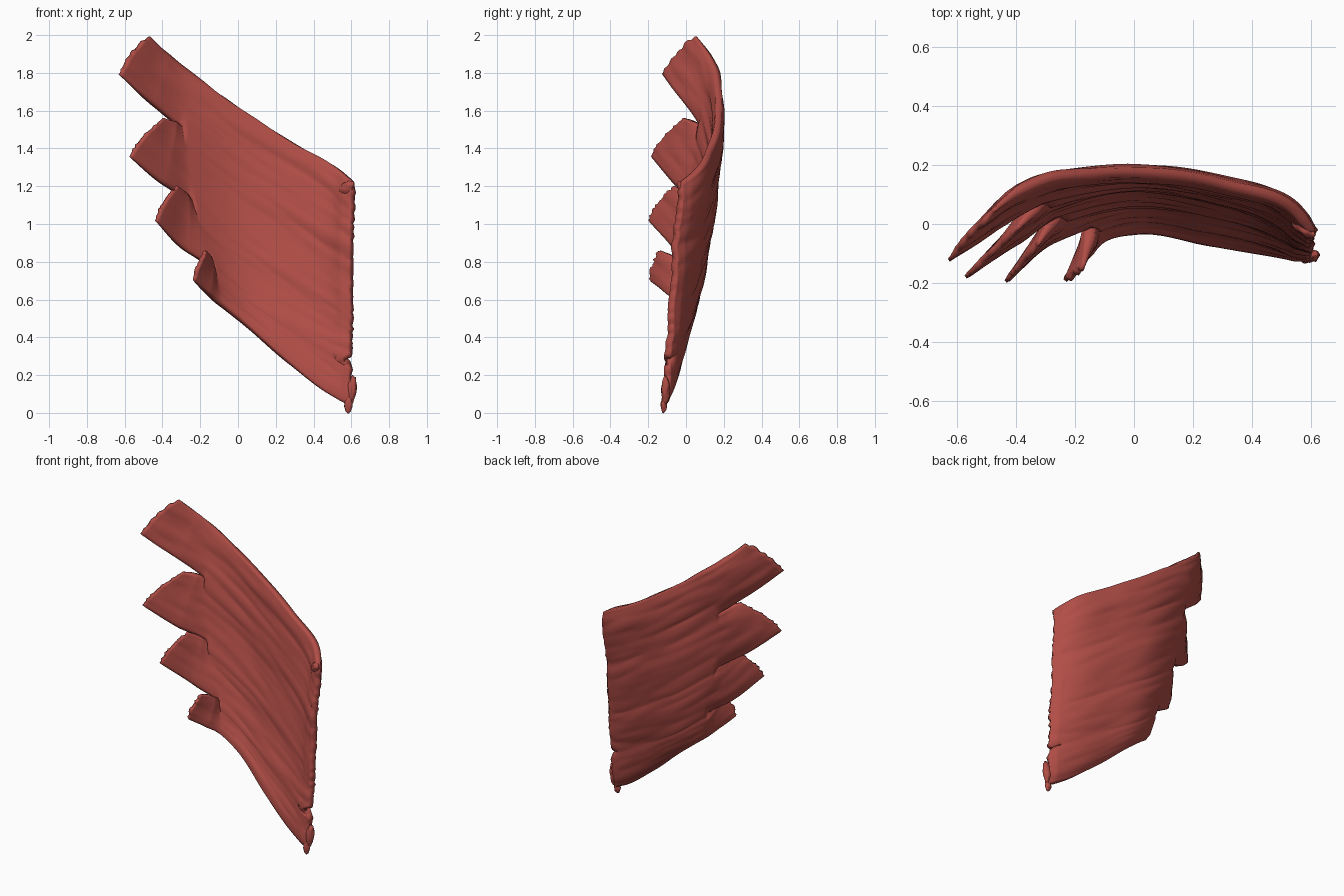
import bpy, bmesh, random
from math import exp, pi, sin
from mathutils import Vector, noise

random.seed(4)
cube = bpy.data.objects.get("Cube")
if cube:
    bpy.data.objects.remove(cube)

red = bpy.data.materials.new("muscle red")
red.use_nodes = True
colour = (0.44, 0.075, 0.062, 1)
red.diffuse_color = colour
shader = red.node_tree.nodes["Principled BSDF"]
shader.inputs["Base Color"].default_value = colour
shader.inputs["Roughness"].default_value = 0.7

# Lines between the fibre bands, from the right-hand edge to the notches
LINES = [
    [(.61, -.03, 1.22), (.52, .07, 1.3), (.3, .14, 1.425), (0, .175, 1.62), (-.24, .165, 1.79)],
    [(.6, -.06, .9), (.5, .025, .96), (.25, .112, 1.12), (0, .148, 1.29), (-.3, .088, 1.51)],
    [(.6, -.08, .56), (.5, -.017, .61), (.25, .063, .77), (0, .098, .93), (-.25, .04, 1.12)],
    [(.6, -.1, .3), (.5, -.055, .36), (.25, .008, .5), (0, .043, .66), (-.14, .005, .77)],
    [(.59, -.115, .04), (.48, -.095, .1), (.25, -.06, .28), (0, -.022, .5), (-.1, -.045, .58)],
]
# Free finger edges beyond the notches: upper and lower edge of each band
UPPER = [
    [(-.38, .125, 1.9), (-.47, .05, 1.995)],
    [(-.34, .05, 1.54), (-.39, -.01, 1.56)],
    [(-.28, .005, 1.16), (-.32, -.06, 1.2)],
    [(-.15, -.05, .82), (-.17, -.14, .86)],
]
LOWER = [
    [(-.46, 0, 1.64), (-.625, -.12, 1.79)],
    [(-.41, -.06, 1.22), (-.575, -.185, 1.36)],
    [(-.28, -.05, .86), (-.437, -.198, 1.02)],
    [(-.17, -.105, .64), (-.235, -.185, .7)],
]
STEPS, ROWS = 12, 18
NOTCH = 4 * STEPS
END = 6 * STEPS


def curve_points(line, finger):
    """Smooth curve along a line and on through one finger edge."""
    p = [Vector(q) for q in LINES[line] + finger]
    # Both fingers at a notch leave in the same direction
    leaving = [edges[i][0] for edges, i in ((UPPER, line), (LOWER, line - 1)) if 0 <= i < 4]
    middle = sum((Vector(q) for q in leaving), Vector()) / len(leaving)
    tangents = []
    for i in range(len(p)):
        before = p[i] - p[i - 1] if i else p[1] - p[0]
        after = p[i + 1] - p[i] if i + 1 < len(p) else before
        tangent = before.normalized() * after.length + after.normalized() * before.length
        if i == 4:
            tangent = middle - p[3]
        tangents.append(tangent.normalized())
    result = []
    for a, b, start, end in zip(p, p[1:], tangents, tangents[1:]):
        length = (b - a).length
        for k in range(STEPS):
            t = k / STEPS
            s = 1 - t
            result.append(a.lerp(b, t * t * (3 - 2 * t))
                          + (start * s - end * t) * length * t * s)
    return result + [p[-1]]


def finish(obj):
    obj.data.materials.append(red)
    bpy.ops.object.select_all(action="DESELECT")
    obj.select_set(True)
    bpy.context.view_layer.objects.active = obj
    bpy.ops.object.shade_smooth_by_angle(angle=1.4)


# Curved sheet whose four bands separate into free fingers
bm = bmesh.new()
shared, weights = {}, []


def sheet_vertex(line, step, place, weight):
    key = (line, step)
    if line == int(line) and step <= NOTCH and key in shared:
        return shared[key]
    vert = bm.verts.new(place)
    weights.append(weight)
    shared[key] = vert
    return vert


for band in range(4):
    top = curve_points(band, UPPER[band])
    bottom = curve_points(band + 1, LOWER[band])
    grid = []
    for row in range(ROWS + 1):
        v = row / ROWS
        line = band + v
        ragged_tip = random.uniform(-.007, .007)
        ragged_edge = random.uniform(-.005, .008)
        dent = .045 * exp(-((line - 3.08) / .07) ** 2)
        column = []
        for step in range(END + 1):
            u = step / END
            place = top[step].lerp(bottom[step], v)
            along = (top[max(step - 1, 0)] - top[min(step + 1, END)]).normalized()
            # Long narrow ridges follow the fibres, fading towards the narrow band
            ridge = noise.noise(Vector((u * 5, line * 6, 0))) * .01
            ridge += noise.noise(Vector((u * 8, line * 16, 3))) * .004
            place.y += ridge * (1 - line / 6) + .008 * sin(pi * v) ** 2
            # Rounded finger ends, and a dent low on the attachment edge
            reach = max(0, step - NOTCH) / (END - NOTCH)
            place -= along * .022 * sin(pi * v) * reach ** 2
            place.x -= dent * max(0, 1 - step / STEPS)
            if step == END:
                place -= along * ragged_tip
            if step == 0:
                place.x += ragged_edge
            # Thin towards every free edge
            side = min(v, 1 - v) * 5
            free = step > NOTCH or line < 1 - .5 or line > 4 - .5
            weight = min(1, .55 + side * .45) if free else 1
            weight *= min(1, .35 + (END - step) / STEPS * .6, .6 + step / STEPS)
            column.append(sheet_vertex(line, step, place, weight))
        grid.append(column)
    for one, two in zip(grid, grid[1:]):
        for step in range(END):
            bm.faces.new((one[step], one[step + 1], two[step + 1], two[step]))
bmesh.ops.recalc_face_normals(bm, faces=bm.faces)
mesh = bpy.data.meshes.new("muscle_sheet")
bm.to_mesh(mesh)
bm.free()
sheet = bpy.data.objects.new("muscle_sheet", mesh)
bpy.context.collection.objects.link(sheet)
group = sheet.vertex_groups.new(name="thickness")
for index, weight in enumerate(weights):
    group.add([index], weight, "REPLACE")
finish(sheet)
solid = sheet.modifiers.new("thickness", "SOLIDIFY")
solid.thickness = .06
solid.offset = 0
solid.vertex_group = "thickness"


# Rounded, slightly uneven ends of the attachment edge
def rounded_end(name, place, size, turn):
    bpy.ops.mesh.primitive_uv_sphere_add(segments=24, ring_count=16, radius=1,
                                         location=place, rotation=turn)
    obj = bpy.context.object
    obj.name = name
    for vert in obj.data.vertices:
        vert.co *= 1 + noise.noise(vert.co * 2) * .2
        vert.co = Vector(a * b for a, b in zip(vert.co, size))
    finish(obj)


rounded_end("upper_corner_roll", (.575, -.012, 1.19), (.055, .022, .03), (0, -.5, -.7))
rounded_end("lower_tendon_tab", (.602, -.108, .12), (.026, .022, .075), (0, .1, 0))
rounded_end("lower_tendon_tip", (.585, -.117, .045), (.022, .016, .045), (0, 0, 0))
